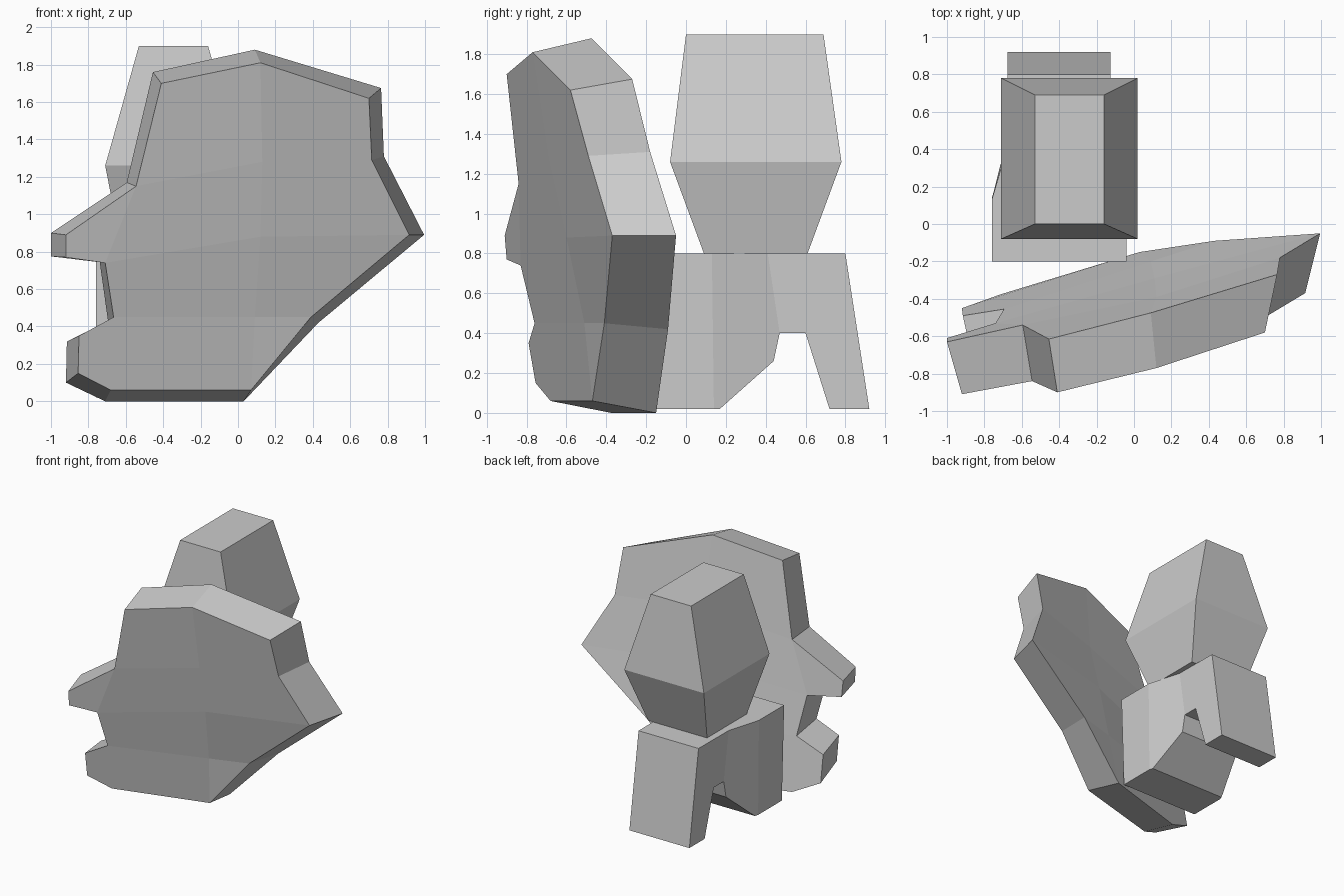
import bpy

stone = bpy.data.materials.new("plain_grey")
stone.diffuse_color = (0.6, 0.6, 0.6, 1)


def make(name, verts, faces):
    mesh = bpy.data.meshes.new(name)
    mesh.from_pydata(verts, [], faces)
    mesh.materials.append(stone)
    obj = bpy.data.objects.new(name, mesh)
    bpy.context.collection.objects.link(obj)
    return obj


def bridge(a, b, n):
    """Side quads between two outlines of n points starting at a and b."""
    return [(a + i, b + i, b + (i + 1) % n, a + (i + 1) % n) for i in range(n)]


# Head: three stacked rectangles (x0, x1, y0, y1, z)
rings = [(-0.62, -0.08, 0.09, 0.61, 0.80),
         (-0.71, 0.02, -0.08, 0.78, 1.26),
         (-0.53, -0.16, 0.0, 0.69, 1.90)]
verts = [p for x0, x1, y0, y1, z in rings
         for p in ((x0, y0, z), (x1, y0, z), (x1, y1, z), (x0, y1, z))]
faces = [(3, 2, 1, 0), (8, 9, 10, 11)]
for k in (0, 4):
    faces += [(k + i, k + (i + 1) % 4, k + 4 + (i + 1) % 4, k + 4 + i) for i in range(4)]
make("head", verts, faces)

# Body and legs: side profile (y, z), wide at the front and narrow at the back
profile = [(-0.20, 0.80), (-0.17, 0.02), (0.14, 0.02), (0.17, 0.02), (0.44, 0.26),
           (0.47, 0.40), (0.60, 0.40), (0.72, 0.02), (0.92, 0.02), (0.80, 0.80),
           (0.41, 0.80), (0.13, 0.80)]
n = len(profile)


def half_width(y):
    t = min(max((y - 0.14) / 0.28, 0), 1)
    return 0.36 - 0.085 * t


verts = [(-0.40 + s * half_width(y), y, z) for s in (-1, 1) for y, z in profile]
side = [(0, 1, 2, 11), (11, 2, 3, 4, 5, 10), (10, 5, 6, 9), (9, 6, 7, 8)]
faces = [f[::-1] for f in side] + [tuple(i + n for i in f) for f in side]
make("body_and_legs", verts, faces + bridge(0, n, n))

# Shield: front outline and larger back outline, each with a central spine
front = [(-0.41, -0.90, 1.70), (0.12, -0.77, 1.81), (0.70, -0.58, 1.62),
         (0.715, -0.49, 1.29), (0.915, -0.37, 0.89), (0.39, -0.41, 0.45),
         (0.07, -0.47, 0.06), (-0.68, -0.68, 0.06), (-0.855, -0.755, 0.15),
         (-0.85, -0.79, 0.35), (-0.665, -0.76, 0.45), (-0.71, -0.83, 0.74),
         (-0.92, -0.90, 0.77), (-0.92, -0.91, 0.89), (-0.545, -0.84, 1.15)]
back = [(-0.455, -0.615, 1.76), (0.09, -0.475, 1.88), (0.765, -0.27, 1.675),
        (0.78, -0.18, 1.31), (0.995, -0.05, 0.89), (0.43, -0.09, 0.42),
        (0.03, -0.15, 0.0), (-0.71, -0.375, 0.0), (-0.92, -0.45, 0.10),
        (-0.915, -0.49, 0.32), (-0.695, -0.455, 0.43), (-0.74, -0.53, 0.75),
        (-1.0, -0.61, 0.775), (-1.0, -0.63, 0.90), (-0.595, -0.54, 1.17)]
front_spine = [(0.13, -0.69, 1.28), (0.12, -0.60, 0.88), (0.09, -0.51, 0.45)]
back_spine = [(0.12, -0.39, 1.30), (0.11, -0.29, 0.89), (0.09, -0.20, 0.43)]
m = len(front)
c4, c3, c2 = m, m + 1, m + 2
panel = [(0, 14, c4, 1), (1, c4, 3, 2), (14, 11, c3, c4), (14, 13, 12, 11),
         (c4, c3, 4, 3), (11, 10, c2, c3), (c3, c2, 5, 4),
         (10, 9, 8, 7, 6, c2), (c2, 6, 5)]
off = m + 3
faces = panel + [tuple(i + off for i in f[::-1]) for f in panel] + bridge(0, off, m)
make("shield", front + front_spine + back + back_spine, faces)

# Make all normals point outward
import bmesh
for obj in bpy.data.objects:
    bm = bmesh.new()
    bm.from_mesh(obj.data)
    bmesh.ops.recalc_face_normals(bm, faces=bm.faces)
    bm.to_mesh(obj.data)
    bm.free()
